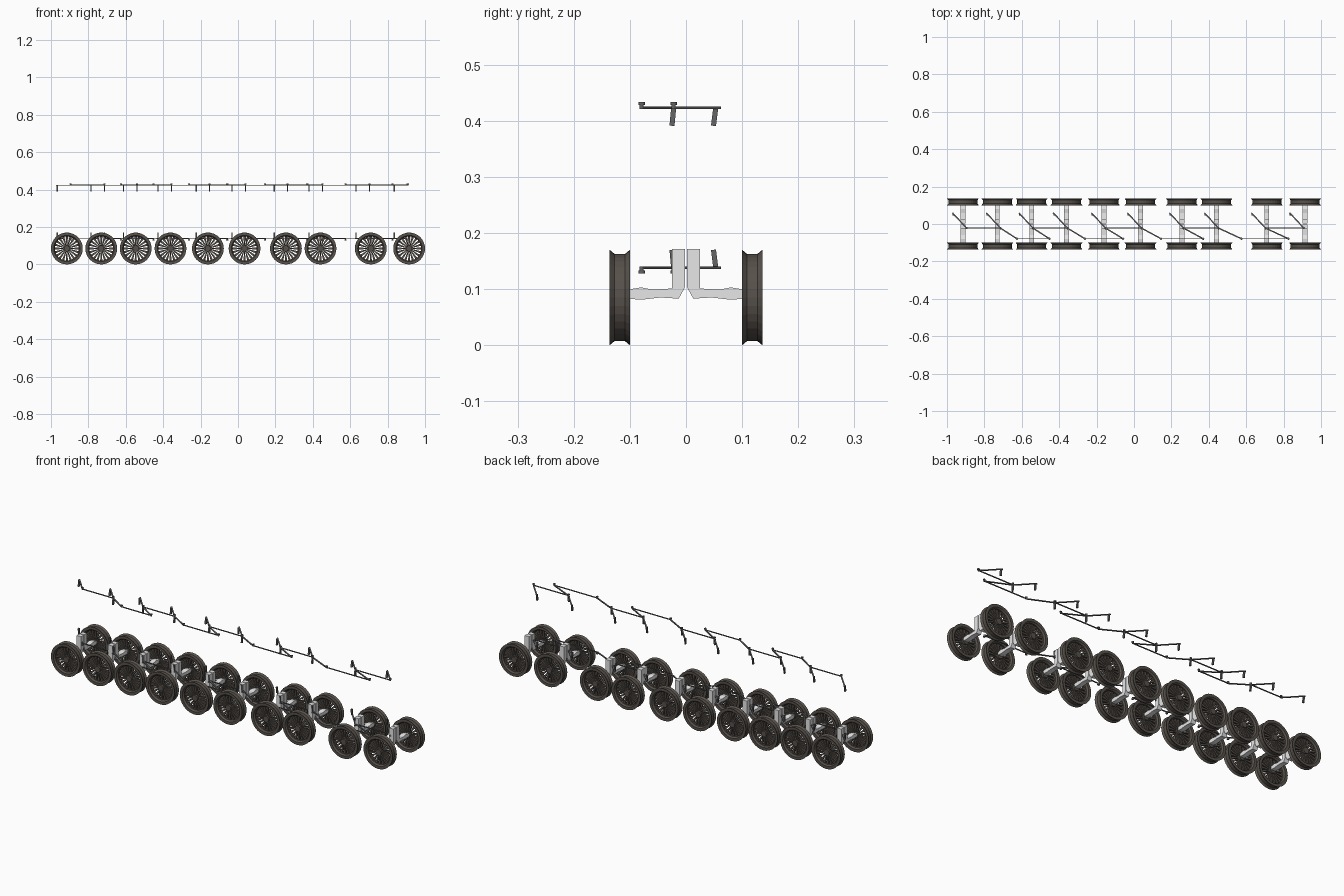
import bpy, bmesh, math
from mathutils import Vector, Matrix

if "Cube" in bpy.data.objects:
    bpy.data.objects.remove(bpy.data.objects["Cube"])


def material(name, rgb):
    m = bpy.data.materials.new(name)
    m.diffuse_color = (*rgb, 1)
    m.use_nodes = True
    m.node_tree.nodes["Principled BSDF"].inputs["Base Color"].default_value = m.diffuse_color
    return m


DARK = material("dark brown iron", (0.095, 0.082, 0.070))
STEEL = material("light grey steel", (0.80, 0.80, 0.80))
ROD = material("dark grey rod", (0.13, 0.13, 0.135))


def to_mesh(bm, name, mat):
    bmesh.ops.recalc_face_normals(bm, faces=bm.faces)
    me = bpy.data.meshes.new(name)
    bm.to_mesh(me)
    bm.free()
    me.materials.append(mat)
    return me


def place(name, me, loc=(0, 0, 0), turn=0):
    ob = bpy.data.objects.new(name, me)
    ob.location = loc
    ob.rotation_euler.z = turn
    bpy.context.collection.objects.link(ob)
    return ob


def lathe_y(bm, profile, n):
    """Closed (radius, y) profile spun round the y axis."""
    rings = []
    for i in range(n):
        a = 2 * math.pi * i / n
        rings.append([bm.verts.new((r * math.cos(a), y, r * math.sin(a))) for r, y in profile])
    k = len(profile)
    for i in range(n):
        p, q = rings[i], rings[(i + 1) % n]
        for j in range(k):
            bm.faces.new((p[j], p[(j + 1) % k], q[(j + 1) % k], q[j]))


def beam(bm, a, b, w, h):
    """Square bar from a to b."""
    a, b = Vector(a), Vector(b)
    d = b - a
    rot = d.to_track_quat('X', 'Z').to_matrix().to_4x4()
    bmesh.ops.create_cube(bm, size=1, matrix=Matrix.Translation((a + b) / 2) @ rot
                          @ Matrix.Diagonal((d.length, w, h, 1)))


def knob(bm, x, y, z, s):
    """Pin with a wider round head, pointing up (s = 1) or down (s = -1)."""
    for r, depth, dz in ((0.0035, 0.010, 0.003), (0.006, 0.005, 0.0075)):
        bmesh.ops.create_cone(bm, cap_ends=True, segments=12, radius1=r, radius2=r,
                              depth=depth, matrix=Matrix.Translation((x, y, z + s * dz)))


# Wheel: grooved rim, hub and tapered spokes; y = 0 is the middle of the rim
bm = bmesh.new()
lathe_y(bm, [(0.064, -0.010), (0.070, -0.018), (0.085, -0.018), (0.0775, -0.009),
             (0.0775, 0.009), (0.085, 0.018), (0.070, 0.018), (0.064, 0.010)], 32)
bmesh.ops.create_cone(bm, cap_ends=True, segments=16, radius1=0.016, radius2=0.016, depth=0.030,
                      matrix=Matrix.Rotation(math.pi / 2, 4, 'X'))
SPOKES = 20
for i in range(SPOKES):
    spoke = bmesh.ops.create_cube(bm, size=1)["verts"]
    turn = Matrix.Rotation(2 * math.pi * i / SPOKES, 3, 'Y')
    for v in spoke:
        outer = v.co.x > 0
        v.co = turn @ Vector((0.067 if outer else 0.013,
                              v.co.y * 0.010,
                              v.co.z * (0.012 if outer else 0.004)))
wheel_mesh = to_mesh(bm, "wheel", DARK)

# Half axle: flat cranked arm with an upright, extruded along x
HALF = [(0.002, 0.171), (0.025, 0.171), (0.025, 0.101), (0.060, 0.099), (0.080, 0.103),
        (0.104, 0.099), (0.104, 0.083), (0.080, 0.081), (0.045, 0.085), (0.013, 0.083),
        (0.002, 0.103)]
WIDTH = 0.026
bm = bmesh.new()
face = bm.faces.new([bm.verts.new((-WIDTH / 2, y, z)) for y, z in HALF])
ext = bmesh.ops.extrude_face_region(bm, geom=[face])["geom"]
bmesh.ops.translate(bm, vec=(WIDTH, 0, 0),
                    verts=[g for g in ext if isinstance(g, bmesh.types.BMVert)])
# close the starting side as well
bmesh.ops.holes_fill(bm, edges=[e for e in bm.edges if e.is_boundary], sides=0)
axle_mesh = to_mesh(bm, "half_axle", STEEL)

# Wheelsets along the train
CENTRES = [-0.915, -0.731, -0.547, -0.361, -0.161, 0.035, 0.256, 0.441, 0.710, 0.915]
for x in CENTRES:
    for side, turn in ((1, 0), (-1, math.pi)):
        place("wheel", wheel_mesh, (x, side * 0.118, 0.085), turn)
        place("half_axle", axle_mesh, (x, 0, 0), turn)

# Linkage: bell cranks joined by rods, one set above and its mirror below
PIVOTS = [-0.895, -0.714, -0.540, -0.356, -0.152, 0.040, 0.265, 0.452, 0.703, 0.908]
REACH = [0, 0.088, 0.088, 0.094, 0.094, 0.105, 0.105, 0.123, 0.123, 0]
Y_FAR, Y_MID, Y_END = 0.056, -0.022, -0.079


def linkage(name, z, s):
    """s = 1 has posts hanging down and knobs on top; s = -1 is flipped."""
    cranks, rods = bmesh.new(), bmesh.new()
    for i, x in enumerate(PIVOTS):
        far = x - 0.072
        beam(cranks, (far - 0.004, Y_FAR + 0.004, z), (x, Y_MID, z), 0.007, 0.004)
        beam(cranks, (far, 0.053, z), (far, 0.049, z - s * 0.032), 0.007, 0.009)
        knob(cranks, x, Y_MID, z, s)
        if REACH[i]:
            end = x + REACH[i]
            beam(cranks, (x, Y_MID, z), (x, Y_MID - 0.003, z - s * 0.032), 0.007, 0.009)
            beam(cranks, (x, Y_MID, z), (end, Y_END, z), 0.007, 0.004)
            knob(cranks, end, Y_END, z, s)
        # Rods alternate between the pivots and the long ends
        if i + 1 < len(PIVOTS):
            if i % 2:
                a, b, y = x + REACH[i], PIVOTS[i + 1] + REACH[i + 1], Y_END
            else:
                a, b, y = x, PIVOTS[i + 1], Y_MID
            beam(rods, (a, y, z + s * 0.001), (b, y, z + s * 0.001), 0.005, 0.004)
    place(name + "_cranks", to_mesh(cranks, name + "_cranks", ROD))
    place(name + "_rods", to_mesh(rods, name + "_rods", ROD))


linkage("upper_linkage", 0.423, 1)
linkage("lower_linkage", 0.138, -1)
